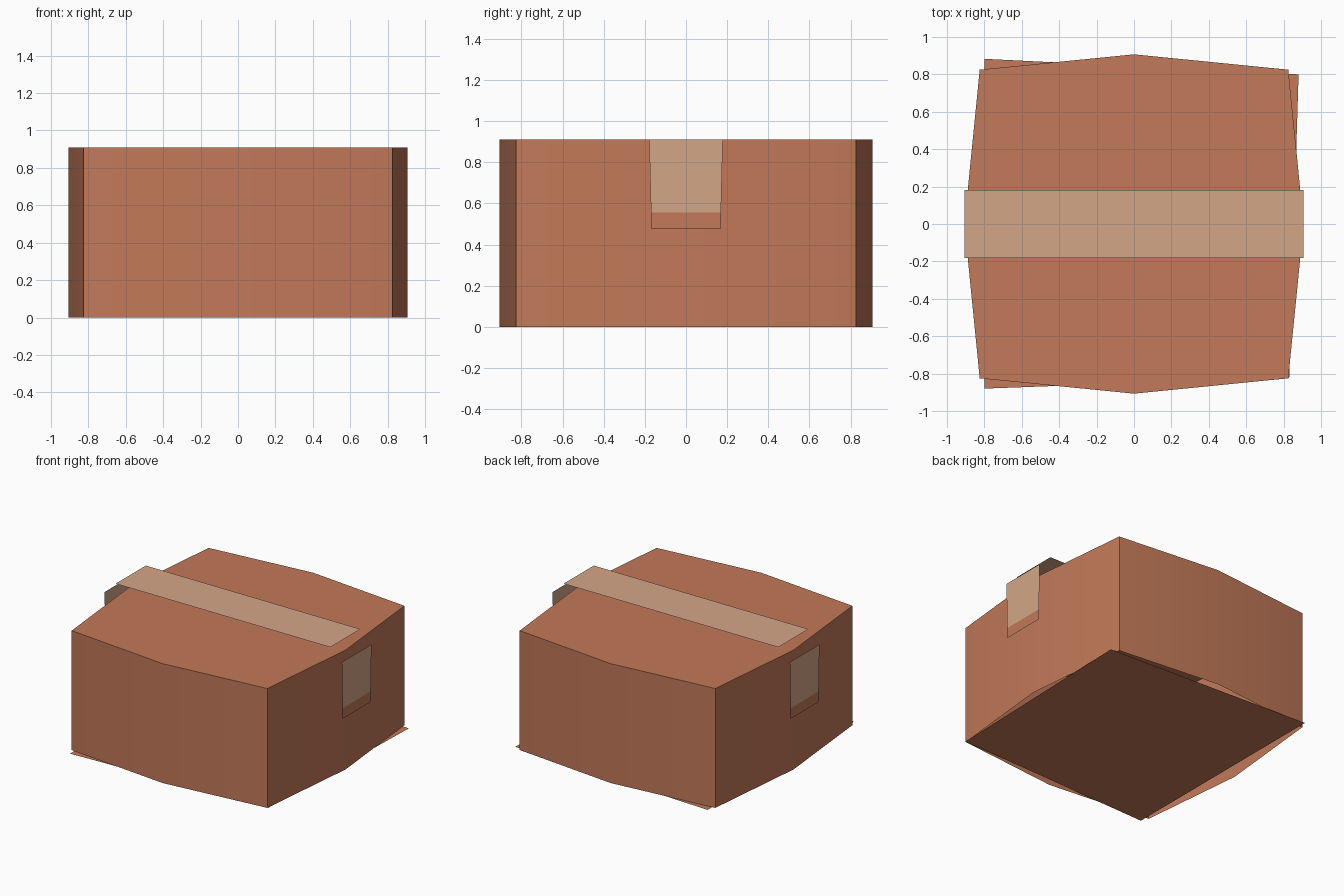
import bpy, bmesh

if "Cube" in bpy.data.objects:
    bpy.data.objects.remove(bpy.data.objects["Cube"])


def material(name, rgb):
    m = bpy.data.materials.new(name)
    m.diffuse_color = (*rgb, 1.0)
    m.use_nodes = True
    m.node_tree.nodes["Principled BSDF"].inputs["Base Color"].default_value = m.diffuse_color
    return m


cardboard = material("cardboard", (0.54, 0.192, 0.098))
tape_tan = material("tape_tan", (0.65, 0.38, 0.24))


def build(name, verts, faces, mats, slots=None, smooth=False):
    bm = bmesh.new()
    vs = [bm.verts.new(v) for v in verts]
    for i, f in enumerate(faces):
        face = bm.faces.new([vs[k] for k in f])
        face.material_index = slots[i] if slots else 0
    mesh = bpy.data.meshes.new(name)
    bm.to_mesh(mesh)
    bm.free()
    for m in mats:
        mesh.materials.append(m)
    ob = bpy.data.objects.new(name, mesh)
    bpy.context.collection.objects.link(ob)
    if smooth:
        bpy.ops.object.select_all(action='DESELECT')
        ob.select_set(True)
        bpy.context.view_layer.objects.active = ob
        bpy.ops.object.shade_smooth_by_angle(angle=0.6)
    return ob


# Box body: bulging eight-point outline, walls and lid, open underneath
C, M, H = 0.825, 0.907, 0.91
outline = [(-C, -C), (0, -M), (C, -C), (M, 0), (C, C), (0, M), (-C, C), (-M, 0)]
verts = [(x, y, z) for z in (0, H) for x, y in outline]
walls = [(i, (i + 1) % 8, (i + 1) % 8 + 8, i + 8) for i in range(8)]
build("box_body", verts, walls + [tuple(range(8, 16))], [cardboard], smooth=True)

# Bottom panel: slightly skewed sheet, facing down
bottom = [(-0.80, -0.88, 0), (-0.80, 0.883, 0), (0.88, 0.80, 0), (0.83, -0.82, 0)]
build("bottom_panel", bottom, [(0, 1, 2, 3)], [cardboard])

# Tape strip floating just over the lid
T, W, Z = 0.905, 0.181, 1.0
build("tape_top", [(-T, -W, Z), (T, -W, Z), (T, W, Z), (-T, W, Z)],
      [(0, 1, 2, 3)], [tape_tan])

# Tape ends hanging in front of the side walls, with a cardboard coloured tip
for side, label in ((1, "right"), (-1, "left")):
    rows = [(0.475, 0.168), (0.555, 0.170), (H, 0.179)]
    verts = [(side, side * s * w, z) for z, w in rows for s in (-1, 1)]
    build("tape_end_" + label, verts, [(0, 1, 3, 2), (2, 3, 5, 4)],
          [cardboard, tape_tan], slots=[0, 1])
